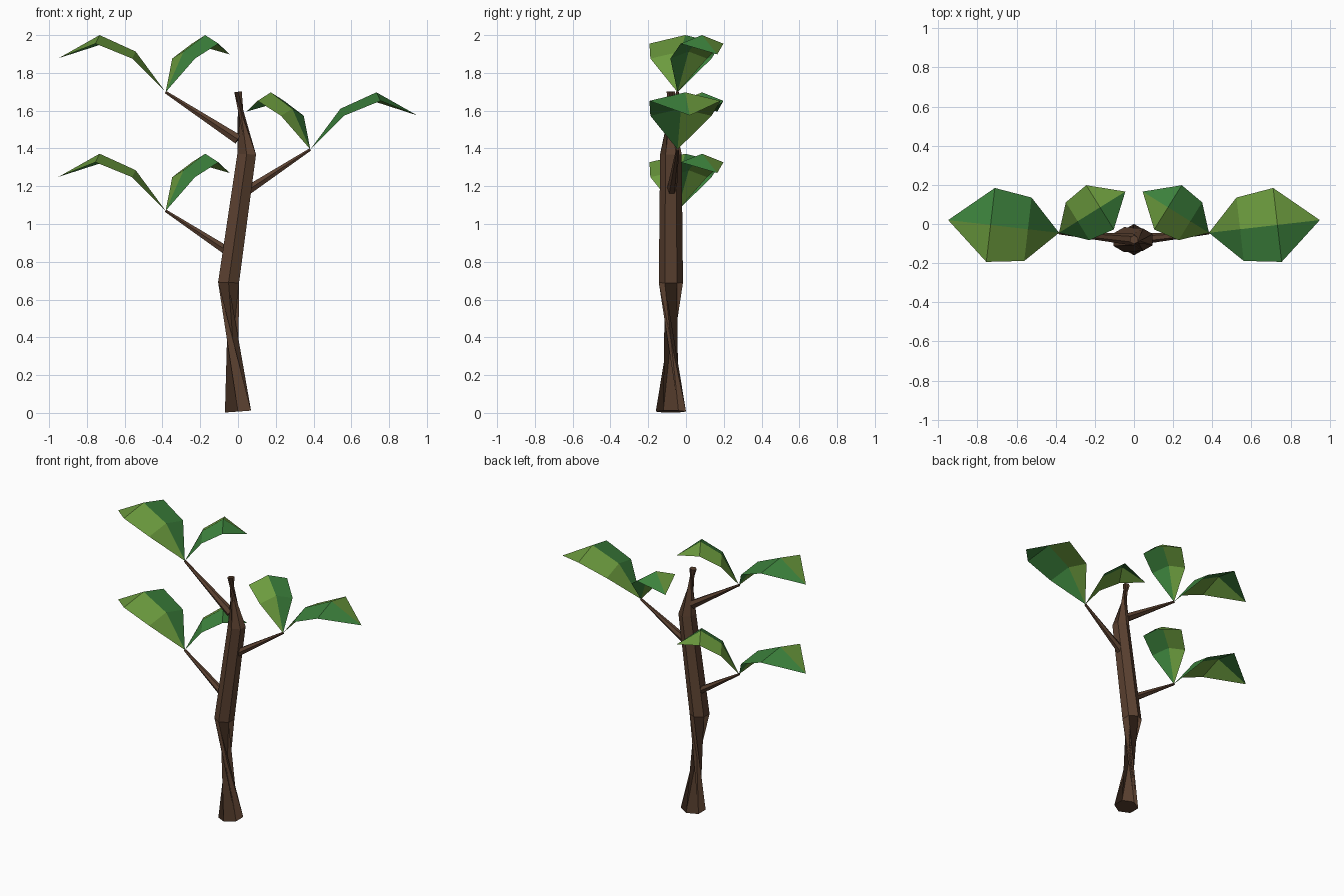
import bpy, bmesh, math
from mathutils import Vector

if "Cube" in bpy.data.objects:
    bpy.data.objects.remove(bpy.data.objects["Cube"])


def material(name, rgb):
    m = bpy.data.materials.new(name)
    m.diffuse_color = (*rgb, 1)
    m.use_nodes = True
    m.node_tree.nodes["Principled BSDF"].inputs["Base Color"].default_value = m.diffuse_color
    return m


BARK = material("bark", (0.105, 0.053, 0.03))
OLIVE = material("olive_leaf", (0.15, 0.33, 0.048))
GREEN = material("green_leaf", (0.045, 0.22, 0.045))


def finish(bm, name, mats):
    me = bpy.data.meshes.new(name)
    bm.to_mesh(me)
    bm.free()
    for m in mats:
        me.materials.append(m)
    ob = bpy.data.objects.new(name, me)
    bpy.context.collection.objects.link(ob)
    return ob


def tube(name, path, radii, twists, sides=6):
    """Six-sided tapered tube; twists are degrees about the path at each ring."""
    bm = bmesh.new()
    pts = [Vector(p) for p in path]
    rings = []
    for i, p in enumerate(pts):
        d = (pts[min(i + 1, len(pts) - 1)] - pts[max(i - 1, 0)]).normalized()
        v = Vector((0, 1, 0))
        v = (v - d * v.dot(d)).normalized()
        u = v.cross(d)
        ring = []
        for k in range(sides):
            a = math.radians(30 + twists[i] + 360 * k / sides)
            ring.append(bm.verts.new(p + radii[i] * (u * math.cos(a) + v * math.sin(a))))
        rings.append(ring)
    for r, s in zip(rings, rings[1:]):
        for k in range(sides):
            n = (k + 1) % sides
            bm.faces.new((r[k], r[n], s[n], s[k]))
    bm.faces.new(rings[0][::-1])
    bm.faces.new(rings[-1])
    return finish(bm, name, [BARK])


def leaf(name, tip, angle, scale, end_z):
    """Folded leaf: raised midrib, left half olive, right half green."""
    d = Vector((math.cos(angle), math.sin(angle), 0)) * scale
    side = Vector((-d.y, d.x, 0))
    bm = bmesh.new()

    def vert(along, across, z):
        return bm.verts.new(tip + d * along + side * across + Vector((0, 0, z)))

    start, end = vert(0, 0, 0), vert(0.57, 0, end_z)
    m1, m2 = vert(0.16, 0, 0.215), vert(0.352, 0, 0.302)
    for s, mat in ((1, 0), (-1, 1)):
        e1, e2 = vert(0.16, 0.163 * s, 0.178), vert(0.352, 0.19 * s, 0.257)
        for f in ((start, m1, e1), (m1, m2, e2, e1), (m2, end, e2)):
            bm.faces.new(f if s > 0 else f[::-1]).material_index = mat
    return finish(bm, name, [OLIVE, GREEN])


# Crooked, twisted trunk
Y = -0.08
tube("trunk",
     [(0, Y, 0.007), (-0.05, Y, 0.69), (0.046, Y, 1.37), (0, Y, 1.70)],
     [0.08, 0.064, 0.057, 0.023], [0, -120, -120, -240])

# Three branches, each carrying a long outer leaf and a short inner leaf
for label, s, z in (("lower_left", -1, 1.07), ("right", 1, 1.395), ("upper_left", -1, 1.698)):
    tip = Vector((0.383 * s, -0.045, z))
    tube("branch_" + label, [(0, Y, z - 0.25), tip], [0.03, 0.008], [0, 0])
    outer = math.atan2(0.065, 0.565 * s)
    inner = math.atan2(0.207, -0.333 * s)
    leaf("outer_leaf_" + label, tip, outer, 1.0, 0.18)
    leaf("inner_leaf_" + label, tip, inner, 0.7, 0.2)
